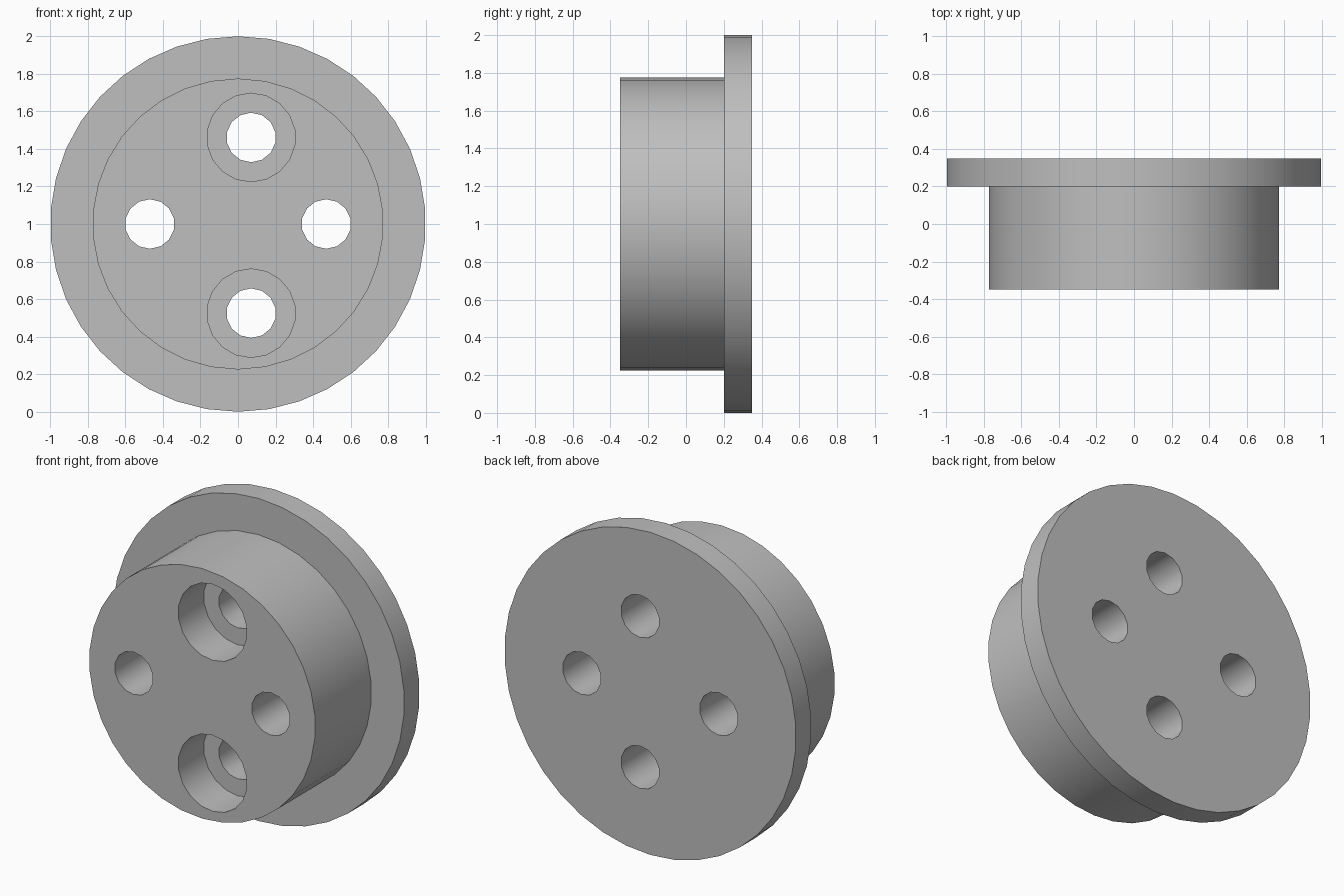
import bpy
import math

cube = bpy.data.objects.get("Cube")
if cube:
    bpy.data.objects.remove(cube, do_unlink=True)

# Single grey metal
metal = bpy.data.materials.new("grey metal")
metal.use_nodes = True
colour = (0.52, 0.52, 0.52, 1)
metal.diffuse_color = colour
metal.node_tree.nodes["Principled BSDF"].inputs["Base Color"].default_value = colour


def disc(name, radius, y0, y1, sides, x=0, z=1):
    """Cylinder along y with a vertex at its top."""
    bpy.ops.mesh.primitive_cylinder_add(
        vertices=sides, radius=radius, depth=y1 - y0,
        location=(x, (y0 + y1) / 2, z), rotation=(math.pi / 2, 0, 0))
    obj = bpy.context.object
    obj.name = name
    obj.data.materials.append(metal)
    return obj


def combine(target, tool, operation):
    """Apply a boolean and discard the tool."""
    mod = target.modifiers.new("boolean", "BOOLEAN")
    mod.operation = operation
    mod.solver = "EXACT"
    mod.object = tool
    bpy.context.view_layer.objects.active = target
    bpy.ops.object.modifier_apply(modifier=mod.name)
    bpy.data.objects.remove(tool, do_unlink=True)


FRONT, STEP, BACK = -0.35, 0.2, 0.35

# Wide rear flange and the hub in front of it
body = disc("flanged_hub", 1, STEP, BACK, 38)
combine(body, disc("hub", 0.775, FRONT, STEP + 0.05, 34), "UNION")

# Plain through holes on either side
for side in (-1, 1):
    combine(body, disc("side_hole", 0.132, FRONT - 0.1, BACK + 0.1, 14, x=side * 0.47),
            "DIFFERENCE")

# Counterbored holes above and below, slightly off centre
for side in (-1, 1):
    x, z = 0.07, 0.993 + side * 0.468
    combine(body, disc("bolt_hole", 0.132, FRONT - 0.1, BACK + 0.1, 14, x, z), "DIFFERENCE")
    combine(body, disc("counterbore", 0.236, FRONT - 0.1, FRONT + 0.25, 18, x, z), "DIFFERENCE")

# Smooth walls, sharp rims
bpy.ops.object.select_all(action="DESELECT")
body.select_set(True)
bpy.context.view_layer.objects.active = body
bpy.ops.object.shade_smooth_by_angle(angle=math.radians(35))
